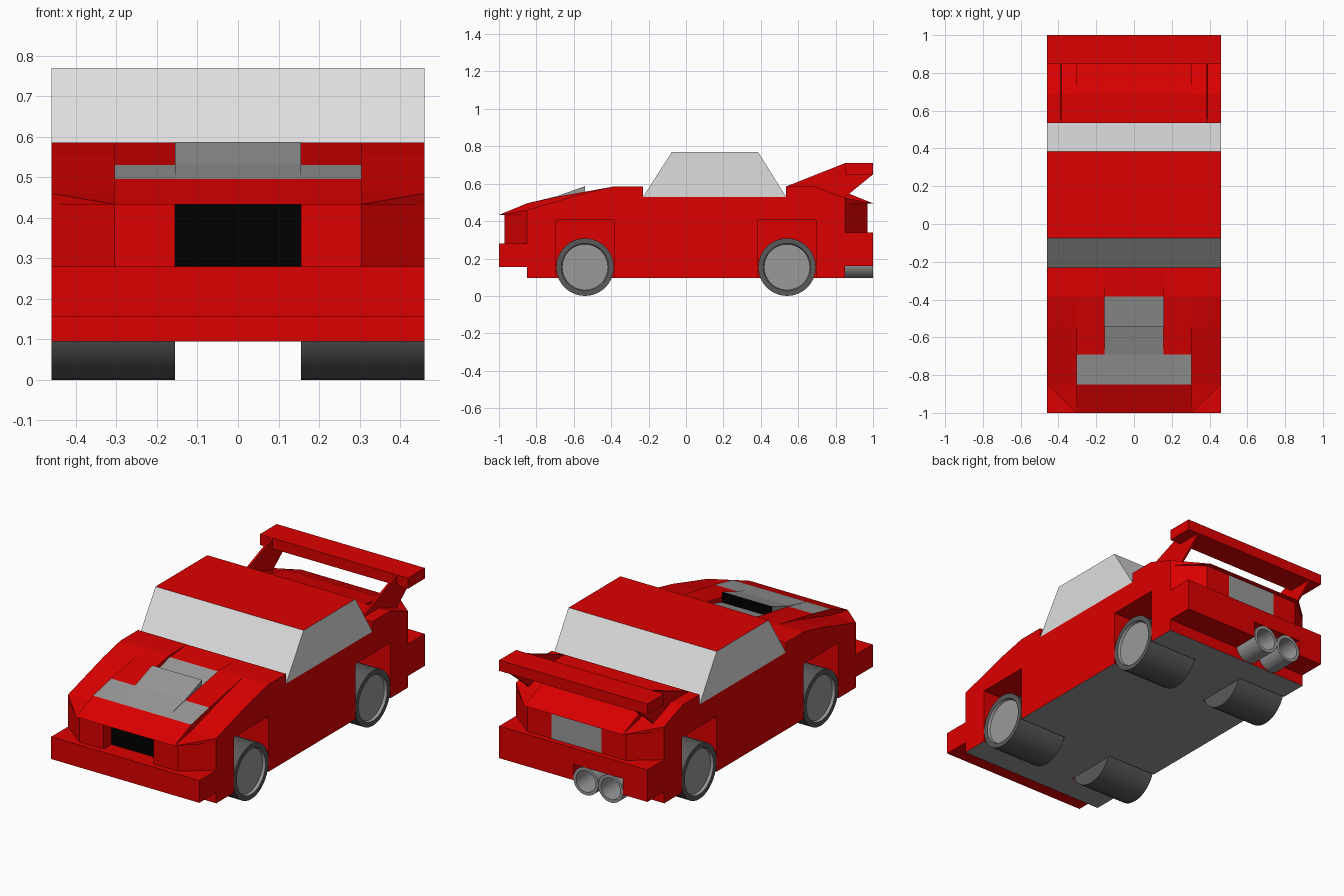
import bpy, bmesh, math
from mathutils import Matrix, Vector

if "Cube" in bpy.data.objects:
    bpy.data.objects.remove(bpy.data.objects["Cube"])


def material(name, r, g, b):
    m = bpy.data.materials.new(name)
    m.use_nodes = True
    m.diffuse_color = (r, g, b, 1)
    m.node_tree.nodes["Principled BSDF"].inputs["Base Color"].default_value = (r, g, b, 1)
    return m


MATS = [material("red paint", 0.72, 0, 0), material("light grey glass", 0.73, 0.73, 0.73),
        material("mid grey", 0.32, 0.32, 0.32), material("dark grey rubber", 0.1, 0.1, 0.1),
        material("black", 0, 0, 0)]
RED, GLASS, GREY, DARK, BLACK = range(5)


def finish(name, bm, rule, smooth=False):
    """Make an object; rule is a colour index or a function of each face."""
    bmesh.ops.recalc_face_normals(bm, faces=bm.faces)
    bm.normal_update()
    for f in bm.faces:
        f.material_index = rule(f.normal, f.calc_center_median()) if callable(rule) else rule
    mesh = bpy.data.meshes.new(name)
    bm.to_mesh(mesh)
    bm.free()
    for m in MATS:
        mesh.materials.append(m)
    ob = bpy.data.objects.new(name, mesh)
    bpy.context.collection.objects.link(ob)
    if smooth:
        bpy.ops.object.select_all(action='DESELECT')
        ob.select_set(True)
        bpy.context.view_layer.objects.active = ob
        bpy.ops.object.shade_smooth_by_angle(angle=math.radians(35))
    return ob


def prism(name, profile, x0, x1, rule=RED):
    """Extrude a side profile of (y, z) points across x."""
    bm = bmesh.new()
    face = bm.faces.new([bm.verts.new((x0, y, z)) for y, z in profile])
    out = bmesh.ops.extrude_face_region(bm, geom=[face])["geom"]
    bmesh.ops.translate(bm, vec=(x1 - x0, 0, 0),
                        verts=[v for v in out if isinstance(v, bmesh.types.BMVert)])
    return finish(name, bm, rule)


def box(name, x0, x1, y0, y1, z0, z1, rule=RED):
    return prism(name, [(y0, z0), (y1, z0), (y1, z1), (y0, z1)], x0, x1, rule)


def hull(name, points):
    """Convex red solid around the points."""
    bm = bmesh.new()
    for p in points:
        bm.verts.new(p)
    bmesh.ops.convex_hull(bm, input=bm.verts)
    bmesh.ops.dissolve_limit(bm, angle_limit=0.01, verts=bm.verts, edges=bm.edges)
    return finish(name, bm, RED)


def lathe(name, rings, axis, centre, rule):
    """Revolve (radius, offset) points about an axis."""
    bm = bmesh.new()
    vs = [bm.verts.new((r, 0, h)) for r, h in rings]
    es = [bm.edges.new(p) for p in zip(vs, vs[1:])]
    bmesh.ops.spin(bm, geom=vs + es, axis=(0, 0, 1), cent=(0, 0, 0),
                   angle=math.tau, steps=40, use_merge=True)
    bmesh.ops.remove_doubles(bm, verts=bm.verts, dist=0.0005)
    rot = Vector((0, 0, 1)).rotation_difference(Vector(axis)).to_matrix().to_4x4()
    bm.transform(Matrix.Translation(centre) @ rot)
    return finish(name, bm, rule, smooth=True)


W, IN, MID, AXLE, R, FLOOR = 0.46, 0.155, 0.305, 0.54, 0.154, 0.095
SIDES = ((1, "left"), (-1, "right"))

# Body slabs: lower edge with or without wheel arches, upper edge for hood and trunk
flat = [(-0.85, FLOOR), (0.85, FLOOR)]
arches = [(-0.85, FLOOR)]
for c in (-AXLE, AXLE):
    arches += [(c - R, FLOOR), (c - R, 0.405), (c + R, 0.405), (c + R, FLOOR)]
arches.append((0.85, FLOOR))
waist = [(0.69, 0.585), (0.535, 0.585), (0.535, 0.53), (-0.23, 0.53), (-0.23, 0.585)]
core_top = [(0.85, 0.555)] + waist + [(-0.385, 0.574), (-AXLE, 0.528), (-0.69, 0.528), (-0.85, 0.495)]
inner_top = [(0.85, 0.555)] + waist + [(-0.385, 0.585), (-0.69, 0.53), (-0.85, 0.495)]
fender_top = [(0.85, 0.525)] + waist + [(-0.385, 0.585), (-AXLE, 0.55), (-0.85, 0.46)]


def paint(grey_end):
    """Grey floor, and grey hood panel ahead of grey_end."""
    def rule(n, c):
        floor = n.z < -0.9 and c.z < 0.1
        return GREY if floor or (n.z > 0.5 and c.y < grey_end) else RED
    return rule


prism("body_core", flat + core_top, -IN, IN, paint(-0.4))
for s, side in SIDES:
    prism(side + "_body_inner", arches + inner_top, s * IN, s * MID, paint(-0.7))
    prism(side + "_fender", arches + fender_top, s * MID, s * W, paint(-2))

# Cabin with glass all round and a painted roof
prism("cabin", [(-0.23, 0.53), (0.535, 0.53), (0.385, 0.77), (-0.075, 0.77)], -W, W,
      lambda n, c: RED if n.z > 0.9 else GLASS)

# Hood scoop with a dark rear opening
prism("hood_scoop", [(-0.85, 0.495), (-0.69, 0.533), (-AXLE, 0.587), (-AXLE, 0.52)], -IN, IN,
      lambda n, c: BLACK if n.y > 0.9 else GREY)


# Nose and tail: chamfered blocks, centre panel, sloping lip and its corners
def end(name, s, z0, z1, edge, top, panel, depth):
    box(name + "_panel", -IN, IN, s * 0.85, s * depth, z0, z1, panel)
    prism(name + "_lip", [(s, z1), (s * 0.85, top), (s * 0.85, z1)], -MID, MID)
    for t, side in SIDES:
        hull("%s_%s_block" % (name, side),
             [(t * x, s * y, z) for z in (z0, z1)
              for x, y in ((W, 0.85), (MID, 0.97), (IN, 0.97), (IN, 0.85))])
        hull("%s_%s_lip_corner" % (name, side),
             [(t * MID, s, z1), (t * MID, s * 0.85, z1), (t * W, s * 0.85, z1),
              (t * MID, s * 0.85, edge), (t * W, s * 0.85, edge)])


end("front", -1, 0.28, 0.433, 0.46, 0.495, BLACK, 0.9)
end("rear", 1, 0.34, 0.495, 0.525, 0.555, GREY, 0.97)
box("front_bumper", -W, W, -1, -0.85, 0.155, 0.28)
box("rear_bumper_top", -W, W, 0.85, 1, 0.25, 0.34)
box("rear_bumper_left", 0, W, 0.85, 1, 0.16, 0.25)
box("rear_bumper_right", -W, -2 * IN, 0.85, 1, 0.16, 0.25)

# Twin exhaust pipes, hollow
for x, side in ((-0.078, "left"), (-0.232, "right")):
    lathe(side + "_exhaust", [(0.077, 0), (0.077, 0.15), (0.06, 0.15), (0.06, 0.01), (0, 0.01)],
          (0, 1, 0), (x, 0.85, 0.173), GREY)

# Spoiler wing on two thin struts
box("spoiler_wing", -W, W, 0.85, 1, 0.65, 0.71)
strut = [(0.535, 0.585), (0.85, 0.71), (0.85, 0.65), (1, 0.65), (0.865, 0.54), (0.85, 0.525), (0.69, 0.58)]
for s, side in SIDES:
    prism(side + "_spoiler_strut", strut, s * 0.38, s * 0.392)

# Wheels: wide tyre with a recessed hub disc
for s, side in SIDES:
    for y, place in ((-AXLE, "front"), (AXLE, "rear")):
        lathe("%s_%s_wheel" % (place, side),
              [(0, 0), (R, 0), (R, MID), (0.127, MID), (0.122, MID - 0.015), (0, MID - 0.015)],
              (s, 0, 0), (s * IN, y, R),
              lambda n, c, y=y: GREY if abs(c.x) > 0.44 and math.hypot(c.y - y, c.z - R) < 0.126 else DARK)
